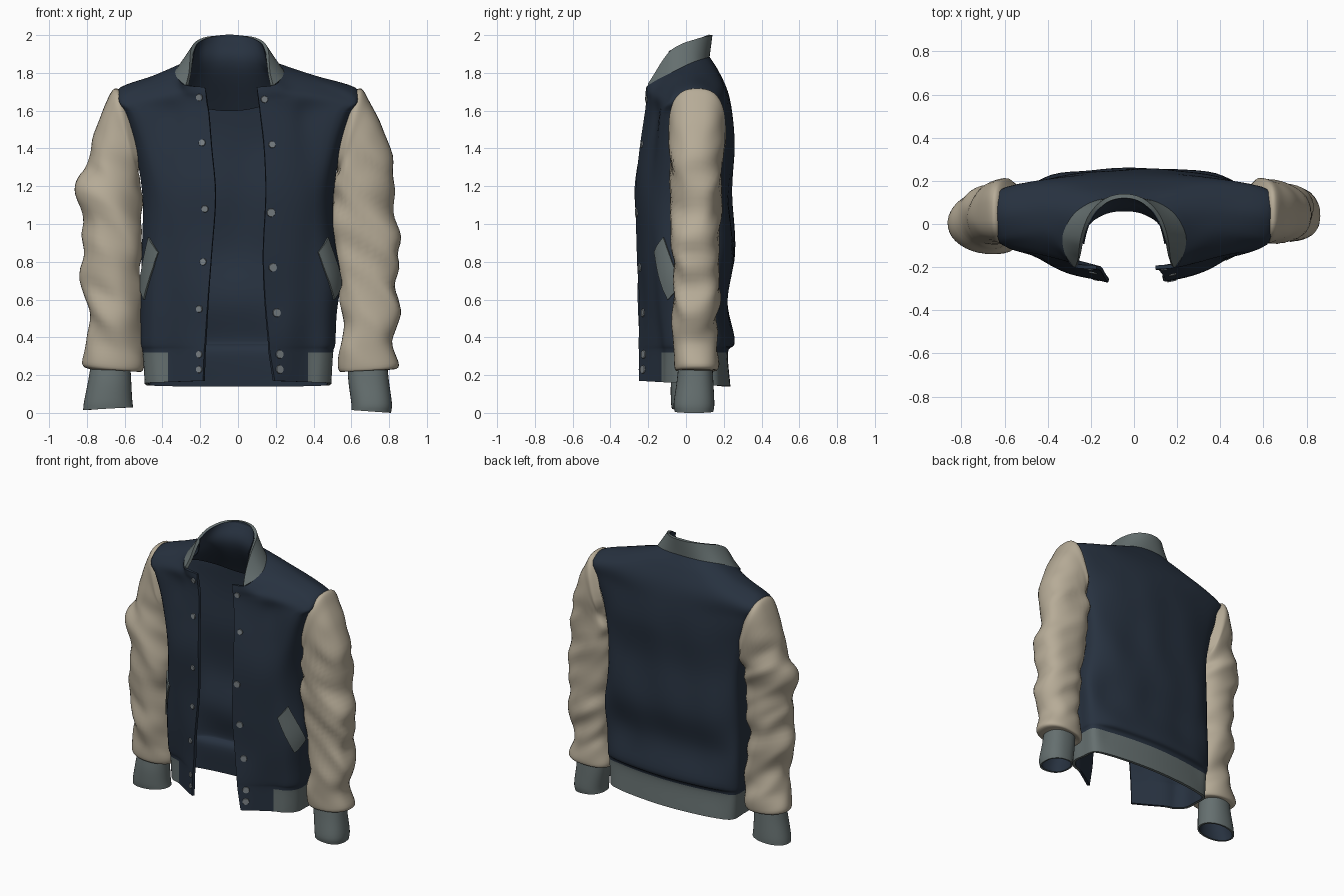
import bpy, bmesh, math
from mathutils import Vector, noise
from mathutils.bvhtree import BVHTree

if "Cube" in bpy.data.objects:
    bpy.data.objects.remove(bpy.data.objects["Cube"])


def mat(name, rgb):
    m = bpy.data.materials.new(name)
    m.diffuse_color = (*rgb, 1)
    m.use_nodes = True
    m.node_tree.nodes["Principled BSDF"].inputs["Base Color"].default_value = m.diffuse_color
    return m


NAVY = mat("navy_wool", (0.020, 0.031, 0.050))
BEIGE = mat("beige_leather", (0.47, 0.41, 0.31))
GREY = mat("grey_rib", (0.13, 0.16, 0.16))
SNAP = mat("snap_grey", (0.19, 0.215, 0.23))


def spline(pts, n):
    """Catmull-Rom curve through the points, n steps per span."""
    out = []
    for i in range(len(pts) - 1):
        b, c = pts[i], pts[i + 1]
        a = pts[i - 1] if i else b * 2 - c
        d = pts[i + 2] if i + 2 < len(pts) else c * 2 - b
        for k in range(n):
            t = k / n
            out.append(0.5 * (2 * b + (c - a) * t + (2 * a - 5 * b + 4 * c - d) * t * t
                              + (3 * b - a - 3 * c + d) * t ** 3))
    return out + [pts[-1].copy()]


def loft(name, rings, n, mats, closed=False, thick=0.012, rule=None, wrinkle=None):
    """Skin rings listed bottom to top, then thicken inwards."""
    cols = [spline(list(c), n) for c in zip(*rings)]
    nc, nr = len(cols), len(cols[0])
    verts = [p + wrinkle(p) if wrinkle else p for c in cols for p in c]
    faces = []
    for i in range(nc if closed else nc - 1):
        k = (i + 1) % nc
        for j in range(nr - 1):
            faces.append((i * nr + j, k * nr + j, k * nr + j + 1, i * nr + j + 1))
    me = bpy.data.meshes.new(name)
    me.from_pydata(verts, [], faces)
    for m in mats:
        me.materials.append(m)
    if rule:
        for f in me.polygons:
            f.material_index = rule(f.center)
    tree = BVHTree.FromPolygons(verts, faces)
    ob = bpy.data.objects.new(name, me)
    bpy.context.collection.objects.link(ob)
    mod = ob.modifiers.new("thickness", 'SOLIDIFY')
    mod.thickness = thick
    mod.offset = -1
    mod.material_offset = 1 if len(mats) > 1 else 0
    bpy.ops.object.select_all(action='DESELECT')
    ob.select_set(True)
    bpy.context.view_layer.objects.active = ob
    bpy.ops.object.modifier_apply(modifier=mod.name)
    bpy.ops.object.shade_smooth_by_angle(angle=math.radians(50))
    return tree


def both_sides(half, cx=0.0, edge_left=None):
    """Half section (front edge to centre back) mirrored into a full one."""
    right = [Vector((x + cx, y, z)) for x, y, z in half]
    left = [Vector((cx - x, y, z)) for x, y, z in half[-2::-1]]
    if edge_left is not None:
        left[-1].x = edge_left
    return spline(right + left, 4)


# Torso sections: height, right edge, left edge, half width, front, back, front taper
rings = []
for z, er, el, w, yf, yb, tp in [
        (0.155, .195, -.185, .49, -.25, .235, .12), (0.32, .17, -.18, .50, -.25, .222, .12),
        (0.38, .165, -.175, .512, -.25, .258, .11), (0.60, .145, -.16, .512, -.25, .225, .09),
        (0.85, .135, -.14, .505, -.255, .262, .075), (1.15, .148, -.12, .502, -.27, .24, .07),
        (1.40, .14, -.14, .543, -.242, .255, .07), (1.58, .12, -.155, .598, -.218, .245, .07)]:
    half = [(er, yf), (.27, yf + tp * .45), (.37, yf + tp), (w - .05, yf * .3 + tp * .7 - .11),
            (w, -.035), (w, .06), (w - .012, .16), (.38, yb - .035), (.2, yb - .01), (0, yb)]
    tilt = .06 if z < .2 else 0  # hem dips towards the back
    rings.append(both_sides([(x, y, z - tilt * y) for x, y in half], 0, el))

# Shoulder line, yoke and neckline
shoulder = [(.112, -.212, 1.64), (.27, -.185, 1.66), (.38, -.155, 1.67), (.585, -.1, 1.65),
            (.625, -.055, 1.68), (.64, .05, 1.708), (.622, .15, 1.68), (.42, .20, 1.70),
            (.2, .218, 1.70), (0, .222, 1.70)]
yoke = [(.125, -.214, 1.69), (.25, -.195, 1.70), (.31, -.15, 1.725), (.38, -.09, 1.755),
        (.42, -.03, 1.775), (.43, .05, 1.785), (.41, .11, 1.78), (.27, .155, 1.80),
        (.14, .17, 1.805), (0, .175, 1.805)]
neck = [(.145, -.21, 1.725), (.235, -.20, 1.735), (.27, -.15, 1.765), (.285, -.10, 1.79),
        (.285, -.05, 1.815), (.26, .01, 1.845), (.22, .06, 1.865), (.155, .10, 1.877),
        (.08, .12, 1.883), (0, .125, 1.885)]
rings += [both_sides(shoulder, 0, -.165), both_sides(yoke, -.02, -.17),
          both_sides(neck, -.045, -.175)]


def hem_rule(c):
    return 2 if c.z < .32 and (abs(c.x) > .37 or c.y > 0) else 0


def body_folds(p):
    f = max(0, min(1, (p.z - .33) * 5, (1.65 - p.z) * 4)) * .012
    pocket = max(0, (p.x - .4) / .11) * .03 * math.exp(-((p.z - .72) / .15) ** 2)
    return Vector((pocket, noise.noise(Vector((p.x * 5, p.y * 3, p.z * 2.5))) * f, 0))


body = loft("jacket_body", rings, 6, [NAVY, NAVY, GREY, NAVY], thick=.018, rule=hem_rule,
            wrinkle=body_folds)

# Stand-up collar, tapering to points at the front
top = [(.228, -.20, 1.745), (.215, -.165, 1.80), (.21, -.125, 1.865), (.205, -.08, 1.92),
       (.19, -.02, 1.955), (.165, .04, 1.975), (.125, .09, 1.99), (.07, .127, 1.997), (0, .14, 2.0)]
mid = [tuple(a * .5 + b * .5 for a, b in zip(p, q)) for p, q in zip(top, neck[1:])]
loft("collar", [both_sides(r, -.045) for r in (neck[1:], mid, top)], 4, [GREY, NAVY], thick=.02)

# Neck lining running from the collar edge down into the back
lining = [[(.34, -.06, 1.71), (.33, .02, 1.69), (.30, .08, 1.67), (.22, .14, 1.64),
           (.11, .18, 1.61), (0, .20, 1.60)],
          [(.222, -.08, 1.80), (.205, -.035, 1.82), (.175, .005, 1.84), (.13, .035, 1.85),
           (.07, .058, 1.855), (0, .065, 1.86)],
          [(x * .93, y - .012, z - .006) for x, y, z in top[3:]]]
loft("neck_lining", [both_sides(r, -.045) for r in lining], 6, [NAVY], thick=.005)


def tube_ring(s, xo, zo, xi, zi, y0, y1):
    """Squarish oval from inner to outer point; s is the side of the body."""
    c, ax = Vector((s * (xo + xi) / 2, (y0 + y1) / 2, (zo + zi) / 2)), \
        Vector((s * (xo - xi) / 2, 0, (zo - zi) / 2))
    pts, e = [], .85 if s > 0 else .95
    if zo > 1.5:
        e = .75
    for k in range(36):
        t = s * k * math.tau / 36
        u, v = math.cos(t), math.sin(t)
        u, v = math.copysign(abs(u) ** e, u), math.copysign(abs(v) ** e, v)
        pts.append(c + ax * u + Vector((0, v * (y1 - y0) / 2, 0)))
    return pts


def sleeve_folds(p):
    f = max(0, min(1, (p.z - .2) * 6, (1.6 - p.z) * 3)) * .026
    q = Vector((p.x * 4, p.y * 6, p.z * 8 + p.x * 5))
    return Vector((noise.noise(q), noise.noise(q + Vector((9, 4, 2))), 0)) * f


# Sleeves: outer x z, inner x z, front y, back y
cap = [(.70, 1.64, .525, 1.25, -.09, .205), (.652, 1.717, .53, 1.28, -.09, .208),
       (.60, 1.685, .50, 1.30, -.06, .17)]
right_sleeve = [
    (.79, .225, .58, .225, -.04, .14), (.855, .25, .535, .225, -.06, .17),
    (.82, .38, .535, .34, -.07, .165), (.85, .52, .55, .48, -.075, .17),
    (.835, .70, .54, .62, -.07, .18), (.86, .90, .52, .80, -.08, .17),
    (.815, 1.10, .495, .98, -.08, .185), (.82, 1.33, .495, 1.12, -.085, .19),
    (.76, 1.52, .51, 1.20, -.09, .2)] + cap
left_sleeve = [
    (.77, .225, .57, .225, -.07, .115), (.825, .26, .505, .225, -.10, .14),
    (.80, .38, .50, .34, -.11, .135), (.79, .52, .505, .48, -.12, .13),
    (.825, .70, .51, .62, -.125, .13), (.82, .90, .51, .80, -.13, .13),
    (.815, 1.06, .51, .96, -.13, .14), (.86, 1.20, .515, 1.07, -.12, .155),
    (.79, 1.32, .517, 1.13, -.11, .17), (.77, 1.45, .52, 1.19, -.10, .185)] + cap
right_cuff = [(.81, .0, .60, .015, -.06, .145), (.815, .05, .60, .05, -.065, .15),
              (.80, .16, .585, .16, -.05, .145), (.79, .25, .58, .25, -.04, .14)]
left_cuff = [(.82, .015, .555, .03, -.075, .12), (.815, .06, .56, .07, -.08, .12),
             (.795, .16, .565, .16, -.08, .115), (.78, .25, .57, .25, -.07, .11)]
for side, s, sleeve, cuff in (("right", 1, right_sleeve, right_cuff),
                              ("left", -1, left_sleeve, left_cuff)):
    loft(side + "_sleeve", [tube_ring(s, *r) for r in sleeve], 6, [BEIGE], True, wrinkle=sleeve_folds)
    loft(side + "_cuff", [tube_ring(s, *r) for r in cuff], 4, [GREY, NAVY], True)

# Slanted pocket welts laid on the torso surface
for s, side in ((1, "right"), (-1, "left")):
    rows = []
    for j in range(10, -1, -1):
        row = []
        for k in range(6):
            t, u = j / 10, k / 5
            guess = Vector((s * (.435 + .065 * t + .05 * u), -.19 + .10 * t + .065 * u,
                            .85 - .25 * t + .08 * u))
            hit, nrm, _, _ = body.find_nearest(guess)
            row.append(hit + nrm * .01)
        rows.append(row[::s])
    loft(side + "_pocket_welt", rows, 1, [GREY], thick=.009)

# Snap buttons down both front edges
snaps = [(.14, 1.66), (.18, 1.42), (.175, 1.06), (.185, .77), (.205, .53), (.22, .31), (.22, .23),
         (-.205, 1.67), (-.19, 1.43), (-.175, 1.08), (-.185, .80), (-.205, .55), (-.205, .31),
         (-.205, .23)]
bm = bmesh.new()
for x, z in snaps:
    hit, nrm, _, _ = body.ray_cast(Vector((x, -1, z)), Vector((0, 1, 0)))
    if hit:
        m = nrm.to_track_quat('Z', 'Y').to_matrix().to_4x4()
        m.translation = hit + nrm * .001
        r = .024 if x > 0 and z < 1.2 else .02
        bmesh.ops.create_cone(bm, cap_ends=True, segments=16, radius1=r, radius2=r - .003,
                              depth=.01, matrix=m)
me = bpy.data.meshes.new("snap_buttons")
bm.to_mesh(me)
bm.free()
me.materials.append(SNAP)
bpy.context.collection.objects.link(bpy.data.objects.new("snap_buttons", me))
